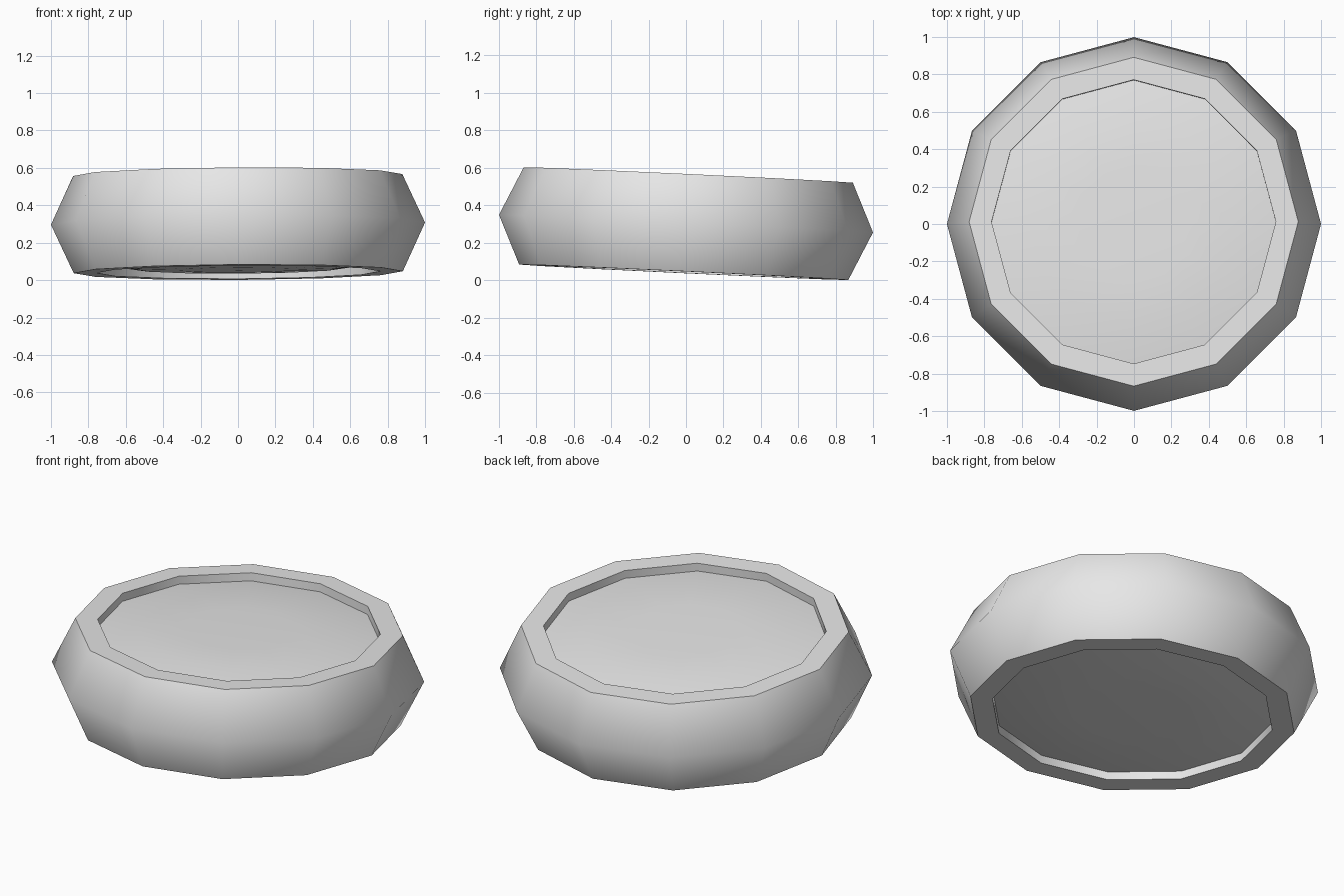
import bpy, math
from mathutils import Matrix

cube = bpy.data.objects.get("Cube")
if cube:
    bpy.data.objects.remove(cube, do_unlink=True)

SIDES = 12
HALF = 0.26      # half the thickness
RIM = 0.88       # outer radius of the flat lip
HUB = 0.76       # inner radius of the flat lip
DEPTH = 0.047    # recess behind the lip

grey = bpy.data.materials.new("plain grey")
grey.use_nodes = True
grey.diffuse_color = (0.8, 0.8, 0.8, 1)
grey.node_tree.nodes["Principled BSDF"].inputs["Base Color"].default_value = (0.8, 0.8, 0.8, 1)

# The whole body leans slightly towards the back
LEAN = (Matrix.Translation((0, 0, 0.302))
        @ Matrix.Rotation(-0.047, 4, 'X') @ Matrix.Rotation(-0.006, 4, 'Y'))


def lathe(name, profile, sharp_angle, flip=False):
    """Turn (radius, height) points round z; a zero radius closes to a point."""
    verts, rings, faces = [], [], []
    for r, z in profile:
        count = SIDES if r > 0 else 1
        rings.append([len(verts) + i % count for i in range(SIDES)])
        for i in range(count):
            a = math.tau * i / SIDES
            verts.append((r * math.cos(a), r * math.sin(a), z))
    for low, high in zip(rings, rings[1:]):
        for i in range(SIDES):
            j = (i + 1) % SIDES
            loop = list(dict.fromkeys((low[i], low[j], high[j], high[i])))
            faces.append(loop[::-1] if flip else loop)
    mesh = bpy.data.meshes.new(name)
    mesh.from_pydata(verts, [], faces)
    mesh.transform(LEAN)
    mesh.materials.append(grey)
    obj = bpy.data.objects.new(name, mesh)
    bpy.context.collection.objects.link(obj)
    bpy.ops.object.select_all(action='DESELECT')
    obj.select_set(True)
    bpy.context.view_layer.objects.active = obj
    bpy.ops.object.shade_smooth_by_angle(angle=math.radians(sharp_angle))
    return obj


# Outer ring: recess wall, lip, ridged side, lip, recess wall
lathe("outer_ring", [(HUB, DEPTH - HALF), (HUB, -HALF), (RIM, -HALF), (1, 0),
                     (RIM, HALF), (HUB, HALF), (HUB, HALF - DEPTH)], 55)

# Shallow domed panels filling the recesses
dome = [(HUB, DEPTH), (0.55, 0.018), (0.3, 0.012), (0, 0.01)]
for name, side in (("top_panel", 1), ("bottom_panel", -1)):
    lathe(name, [(r, side * (HALF - d)) for r, d in dome], 40, flip=side < 0)
